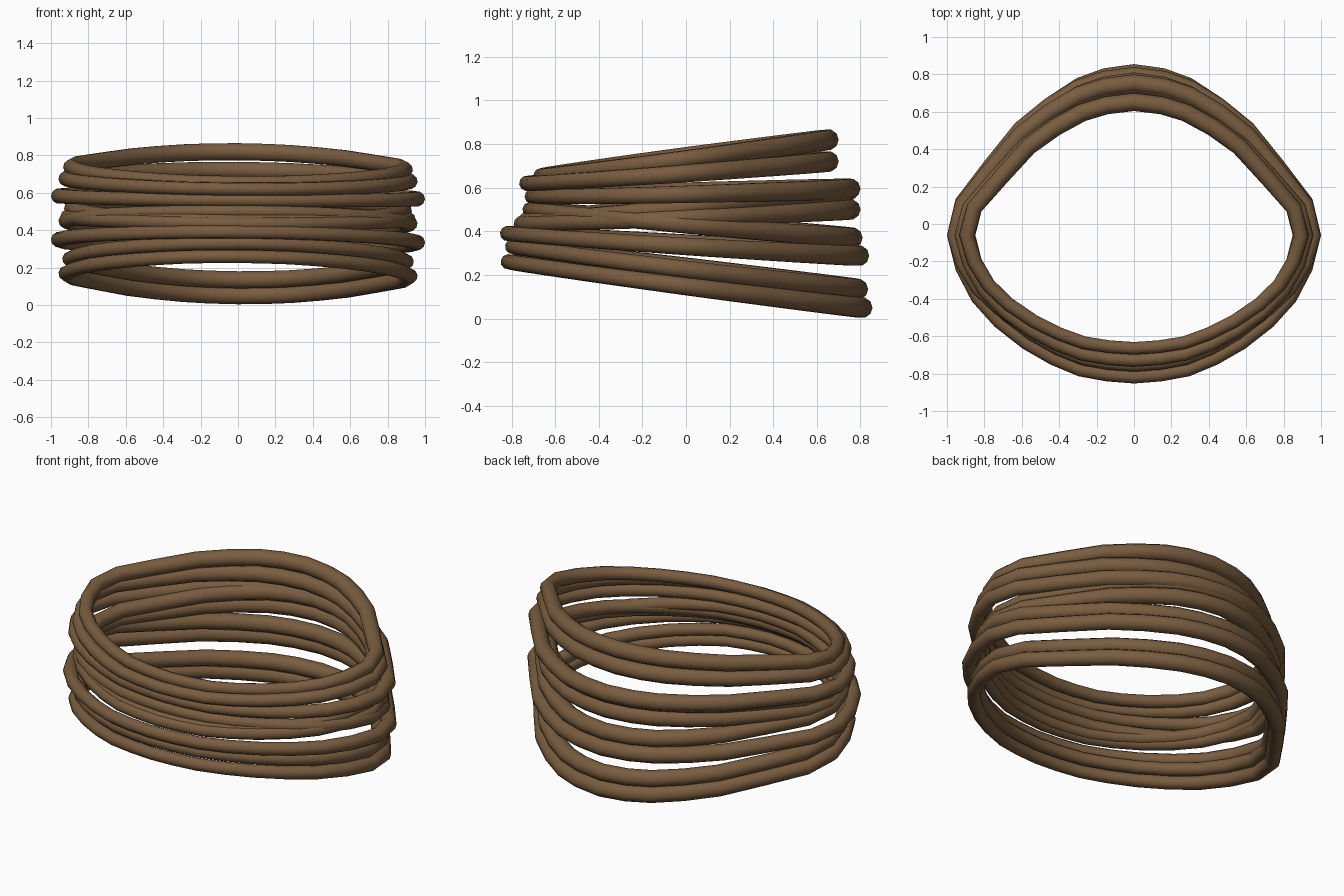
import bpy

if "Cube" in bpy.data.objects:
    bpy.data.objects.remove(bpy.data.objects["Cube"])

# one brown for the whole coil
brown = bpy.data.materials.new("rope brown")
brown.diffuse_color = (0.19, 0.108, 0.05, 1)
brown.use_nodes = True
brown.node_tree.nodes["Principled BSDF"].inputs["Base Color"].default_value = brown.diffuse_color

# half outline of a loop: pointed back, round front (x share, y share)
BACK = [(0, 1), (.166, .975), (.31, .92), (.47, .81), (.63, .665), (.80, .43), (.955, .205), (1, 0)]
FRONT = [(.955, -.23), (.87, -.44), (.75, -.61), (.60, -.76), (.45, -.87), (.30, -.95), (.15, -.985), (0, -1)]
HALF = BACK + FRONT
LOOP = HALF + [(-x, y) for x, y in reversed(HALF[1:-1])]
YC = -0.06                      # y of the widest point
R_FRONT, R_BACK = 0.035, 0.048  # strand is thicker at the back

# back z, front z, outer half width, outer back y, outer front y
STRANDS = [
    (.82, .655, .935, .70, .70),
    (.72, .62, .96, .70, .765),
    (.595, .56, 1.0, .80, .74),
    (.585, .45, .93, .79, .77),
    (.50, .435, .95, .80, .79),
    (.37, .50, .96, .81, .75),
    (.288, .39, 1.0, .84, .853),
    (.135, .33, .94, .835, .83),
    (.05, .26, .96, .855, .85),
]


def strand(i, zb, zf, width, yb, yf):
    """Closed, tilted, tapering tube."""
    cu = bpy.data.curves.new("strand_%d" % i, 'CURVE')
    cu.dimensions = '3D'
    cu.bevel_depth = 1.0
    cu.bevel_resolution = 3
    sp = cu.splines.new('POLY')
    sp.points.add(len(LOOP) - 1)
    sp.use_cyclic_u = True
    back, front = yb - R_BACK, yf - R_FRONT
    for p, (u, v) in zip(sp.points, LOOP):
        y = YC + (v * (back - YC) if v > 0 else v * (front + YC))
        f = (y + front) / (back + front)
        x = u * (width - 0.041)
        p.co = (x, y, zf + (zb - zf) * f - 0.008 * x, 1)
        p.radius = R_FRONT + (R_BACK - R_FRONT) * f
    ob = bpy.data.objects.new("strand_%d" % i, cu)
    bpy.context.collection.objects.link(ob)
    cu.materials.append(brown)
    bpy.ops.object.select_all(action='DESELECT')
    ob.select_set(True)
    bpy.context.view_layer.objects.active = ob
    bpy.ops.object.convert(target='MESH')
    bpy.ops.object.shade_smooth()


for i, s in enumerate(STRANDS, 1):
    strand(i, *s)
